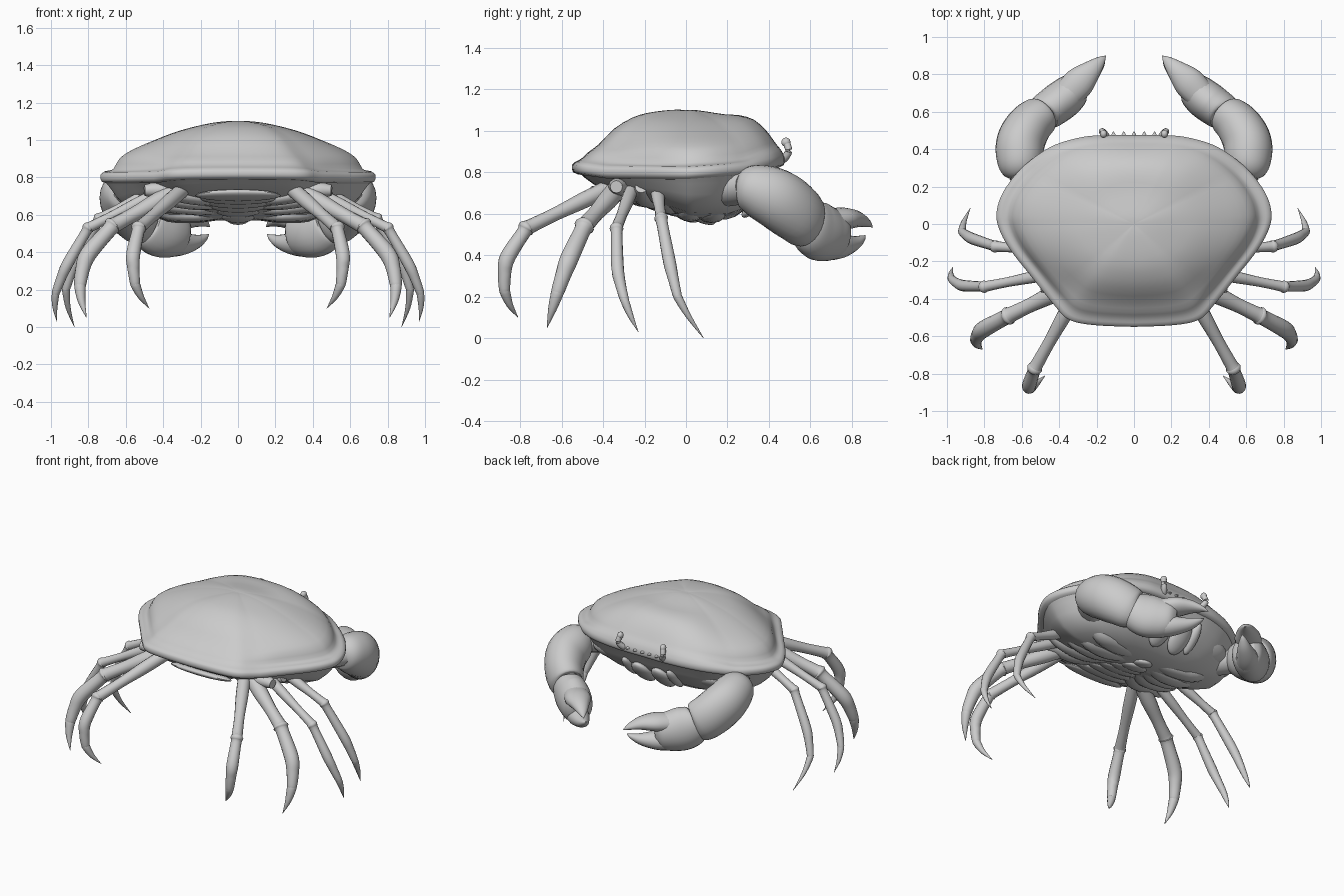
import bpy, bmesh, math
from mathutils import Vector

if "Cube" in bpy.data.objects:
    bpy.data.objects.remove(bpy.data.objects["Cube"])


def finish(name, bm, mirror=True, angle=50):
    bmesh.ops.remove_doubles(bm, verts=bm.verts, dist=1e-5)
    bmesh.ops.recalc_face_normals(bm, faces=bm.faces)
    me = bpy.data.meshes.new(name)
    bm.to_mesh(me)
    bm.free()
    me.shade_smooth()
    me.set_sharp_from_angle(angle=math.radians(angle))
    ob = bpy.data.objects.new(name, me)
    bpy.context.collection.objects.link(ob)
    if mirror:
        ob.modifiers.new("mirror", 'MIRROR')
    return ob


def spline(rows, sub):
    """Catmull-Rom through rows of equal-length tuples."""
    out, n = [], len(rows)
    for i in range(n - 1):
        p = [rows[max(0, min(n - 1, i + k))] for k in (-1, 0, 1, 2)]
        for j in range(sub):
            t = j / sub
            out.append([0.5 * (2 * b + (c - a) * t + (2 * a - 5 * b + 4 * c - d) * t * t
                               + (3 * b - a - 3 * c + d) * t ** 3) for a, b, c, d in zip(*p)])
    out.append(list(rows[-1]))
    return out


def skin(bm, rings):
    vs = [[bm.verts.new(p) for p in r] for r in rings]
    n = len(vs[0])
    for a, b in zip(vs, vs[1:]):
        for k in range(n):
            bm.faces.new((a[k], a[(k + 1) % n], b[(k + 1) % n], b[k]))
    for r in (vs[0], vs[-1]):
        bm.faces.new(r)


def tube(name, rows, n=16, sub=5, mirror=True):
    """rows: x, y, z, half width, half height; swept elliptical limb."""
    pts = spline(rows, sub)
    rings = []
    for i, p in enumerate(pts):
        a, b = pts[max(i - 1, 0)], pts[min(i + 1, len(pts) - 1)]
        t = (Vector(b[:3]) - Vector(a[:3])).normalized()
        side = t.cross(Vector((0, 0, 1))).normalized()
        up = side.cross(t)
        w, h = max(p[3], .001), max(p[4], .001)
        rings.append([Vector(p[:3]) + side * w * math.cos(q) + up * h * math.sin(q)
                      for q in (2 * math.pi * k / n for k in range(n))])
    bm = bmesh.new()
    skin(bm, rings)
    return finish(name, bm, mirror)


def blob(name, c, r, mirror=True, tilt=0):
    bm = bmesh.new()
    bmesh.ops.create_uvsphere(bm, u_segments=20, v_segments=12, radius=1)
    for v in bm.verts:
        x, y, z = (v.co[i] * r[i] for i in range(3))
        v.co = Vector((x, y * math.cos(tilt) - z * math.sin(tilt),
                       y * math.sin(tilt) + z * math.cos(tilt))) + Vector(c)
    return finish(name, bm, mirror)


def lerp_table(tab, x):
    if x <= tab[0][0]:
        return tab[0][1]
    for (a, p), (b, q) in zip(tab, tab[1:]):
        if x <= b:
            return p + (q - p) * (x - a) / (b - a)
    return tab[-1][1]


# Shell outline, right half from front to back
half = [(0, .475), (.17, .475), (.3, .46), (.45, .41), (.6, .3), (.7, .17), (.735, .06),
        (.72, -.03), (.66, -.14), (.55, -.28), (.43, -.43), (.35, -.51), (.22, -.54), (0, -.55)]
h = spline(half, 5)
outline = h + [(-x, y) for x, y in h[-2:0:-1]]


def rim_z(y):
    return lerp_table([(-.55, .815), (-.4, .795), (0, .79), (.3, .81), (.47, .85)], y)


# Carapace: scale, then heights at side, back and front
dome = [(1, .02, .02, .02), (.975, .036, .035, .05), (.94, .04, .045, .075), (.905, .055, .06, .095),
        (.865, .11, .085, .12), (.78, .155, .125, .17), (.65, .20, .205, .225), (.5, .245, .26, .255),
        (.36, .275, .287, .268), (.2, .3, .303, .29), (.08, .31, .31, .306), (.01, .31, .31, .31)]
rings = [[(x * .95, y * .95, rim_z(y) - .025) for x, y in outline],
         [(x * .99, y * .99, rim_z(y) - .015) for x, y in outline],
         [(x, y, rim_z(y)) for x, y in outline]]
for s, a, b, c in spline(dome, 2):
    ring = []
    for x, y in outline:
        # inner rings relax towards an ellipse so the corners fade out
        q = math.atan2(y / .53, x / .72)
        k = min(1, max(0, (.93 - s) * 2.2))
        px, py = x + (.70 * math.cos(q) - x) * k, y + (.52 * math.sin(q) - y) * k
        w = math.sin(q) ** 2
        w = w * w * (3 - 2 * w)
        z = a + ((c if y > 0 else b) - a) * w
        ring.append((px * s, py * s, rim_z(y) * s + .79 * (1 - s) + z))
    rings.append(ring)
bm = bmesh.new()
skin(bm, rings)
finish("carapace", bm, False, 60)

# Underside
belly = [(-.5, .72), (-.3, .675), (-.1, .62), (.02, .575), (.2, .565), (.3, .60), (.45, .68)]
rings = []
for s, t in [(.97, .06), (.93, .22), (.88, .46), (.81, .68), (.69, .86), (.5, .97), (.3, 1), (.02, 1)]:
    rings.append([(x * s, y * s, rim_z(y) + (lerp_table(belly, y * s) - rim_z(y)) * t)
                  for x, y in outline])
bm = bmesh.new()
skin(bm, rings)
finish("underbody", bm, False)

# Folded abdomen plates, narrowing forwards
for i in range(7):
    y = -.4 + i * .08
    blob("abdomen_plate", (0, y, lerp_table(belly, y) + .006),
         (.23 - i * .028, .065, .024), False, -.35)

# Breastplate ridges leading to the legs
for i in range(5):
    y = -.32 + i * .115
    tube("breast_ridge", [(.1, y * .6 + .03, lerp_table(belly, y * .6) + .02, .035, .02),
                          (.24, y * .85, lerp_table(belly, y * .85) + .02, .06, .034),
                          (.4, y, lerp_table(belly, y) + .05, .055, .045),
                          (.5, y * 1.05, .73, .03, .03)], 12, 4)

# Mouthparts
blob("mouth_plate", (.075, .355, .67), (.07, .12, .035), True, .8)
blob("mouth_palp", (.17, .365, .69), (.035, .11, .03), True, .8)
blob("cheek", (.34, .27, .715), (.17, .1, .06), True, .5)

# Brow teeth and eyes
for x in (0, .055, .11):
    bm = bmesh.new()
    bmesh.ops.create_cone(bm, segments=10, radius1=.036, radius2=.002, depth=.06, cap_ends=True)
    for v in bm.verts:
        v.co = (v.co.x + x, v.co.z + .465, v.co.y * .6 + .868)
    finish("brow_tooth", bm, x > 0)
tube("eye_stalk", [(.13, .43, .85, .018, .018), (.15, .47, .865, .02, .02),
                   (.17, .495, .90, .018, .018), (.165, .487, .935, .018, .018)], 10, 4)
blob("eye", (.163, .482, .945), (.019, .022, .022))

# Claw arms
tube("claw_upper_arm", [(.38, .14, .70, .07, .07), (.5, .2, .72, .09, .085), (.6, .3, .73, .09, .08)])
tube("claw_wrist", [(.60, .25, .735, .05, .05), (.605, .28, .73, .10, .10),
                    (.61, .35, .71, .125, .13), (.605, .44, .67, .13, .145),
                    (.56, .525, .61, .122, .145), (.50, .58, .56, .105, .132),
                    (.48, .595, .55, .07, .09)], 24)
tube("claw_palm", [(.50, .57, .565, .06, .08), (.485, .59, .55, .095, .122), (.43, .63, .52, .105, .142),
                   (.37, .675, .505, .105, .135), (.315, .725, .50, .09, .115),
                   (.285, .75, .495, .05, .08)], 24)
tube("claw_fixed_finger", [(.38, .66, .455, .08, .08), (.31, .73, .445, .07, .065),
                           (.23, .80, .455, .045, .04), (.18, .845, .478, .022, .018),
                           (.155, .865, .497, .001, .001)])
tube("claw_moving_finger", [(.35, .695, .565, .08, .06), (.29, .76, .575, .082, .055),
                            (.23, .82, .573, .056, .04), (.18, .87, .555, .028, .02),
                            (.15, .90, .535, .001, .001)])

# Walking legs: hip, knee, mid shin, ankle, tip, and thickness
legs = [((.46, -.14, .72), (.74, -.12, .58), (.86, -.08, .37), (.92, -.04, .20), (.875, .085, .0), .029),
        ((.42, -.26, .72), (.80, -.335, .53), (.91, -.33, .34), (.975, -.295, .18), (.968, -.23, .03), .029),
        ((.34, -.33, .72), (.67, -.49, .54), (.80, -.56, .39), (.845, -.62, .22), (.81, -.67, .05), .043),
        ((.30, -.36, .73), (.53, -.77, .53), (.56, -.86, .39), (.55, -.875, .23), (.475, -.81, .10), .036)]
names = ["first", "second", "third", "fourth"]
for nm, (hip, knee, shin, ankle, tip, r) in zip(names, legs):
    H, K, S, A, T = (Vector(p) for p in (hip, knee, shin, ankle, tip))

    def row(p, k):
        return (*p, r * k, r * k)
    tube(nm + "_leg_thigh", [row(H, 1.1), row(H.lerp(K, .3), 1.1), row(H.lerp(K, .65), .9),
                             row(H.lerp(K, .93), .95), row(K, 1), row(K.lerp(S, .04), .5)], 14)
    tube(nm + "_leg_shin", [row(K.lerp(H, .04), .6), row(K, 1.15), row(K.lerp(S, .15), .95),
                            row(S, 1.05), row(S.lerp(A, .5) + (S - K.lerp(A, .5)) * .2, .9),
                            row(A, .72), row(A.lerp(T, .05), .4)], 14)
    tube(nm + "_leg_tip", [row(A.lerp(S, .1), .4), row(A, .72),
                           row(A.lerp(T, .5) + (A - S.lerp(T, .5)) * .2, .46), row(T, .03)], 12)
